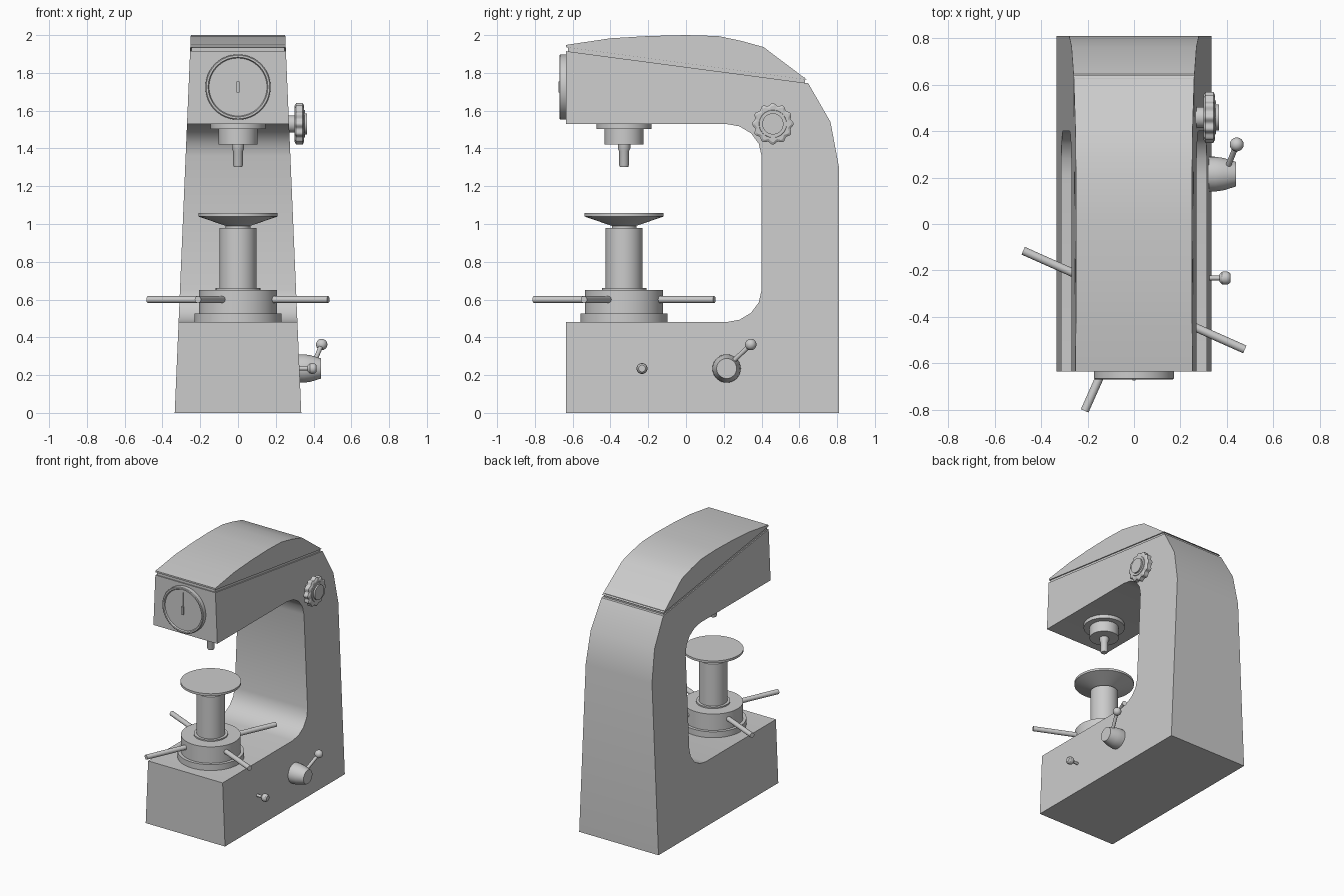
import bpy, bmesh, math
from mathutils import Vector

if "Cube" in bpy.data.objects:
    bpy.data.objects.remove(bpy.data.objects["Cube"])


def finish(name, bm, angle=30):
    bmesh.ops.recalc_face_normals(bm, faces=bm.faces)
    mesh = bpy.data.meshes.new(name)
    bm.to_mesh(mesh)
    bm.free()
    ob = bpy.data.objects.new(name, mesh)
    bpy.context.collection.objects.link(ob)
    bpy.ops.object.select_all(action='DESELECT')
    ob.select_set(True)
    bpy.context.view_layer.objects.active = ob
    bpy.ops.object.shade_smooth_by_angle(angle=math.radians(angle))
    return ob


def half_width(z):
    return 0.335 - 0.0425 * z


def tapered_slab(name, profile, inset=0.0):
    """Side profile in (y, z) filled across x, narrowing with height."""
    bm = bmesh.new()
    sides = [[bm.verts.new((s * (half_width(z) - inset), y, z)) for y, z in profile]
             for s in (-1, 1)]
    for side in sides:
        bm.faces.new(side)
    n = len(profile)
    for i in range(n):
        j = (i + 1) % n
        bm.faces.new((sides[0][i], sides[0][j], sides[1][j], sides[1][i]))
    return finish(name, bm)


def lathe(name, origin, axis, profile, seg=48, wave=None):
    """Revolve (radius, distance) pairs about an axis; wave=(lobes, depth) scallops the rim."""
    rot = Vector(axis).to_track_quat('Z', 'Y')
    bm = bmesh.new()
    rings = []
    for r, h in profile:
        ring = []
        for k in range(seg):
            a = math.tau * k / seg
            rr = r + (wave[1] * math.cos(wave[0] * a) if wave else 0)
            p = Vector((rr * math.cos(a), rr * math.sin(a), h))
            ring.append(bm.verts.new(rot @ p + Vector(origin)))
        rings.append(ring)
    for a, b in zip(rings, rings[1:]):
        for k in range(seg):
            j = (k + 1) % seg
            bm.faces.new((a[k], a[j], b[j], b[k]))
    bm.faces.new(rings[0])
    bm.faces.new(rings[-1])
    return finish(name, bm)


def rod(name, a, b, r, seg=20):
    d = Vector(b) - Vector(a)
    return lathe(name, a, d, [(r, 0), (r, d.length)], seg)


def ball(name, centre, r):
    bm = bmesh.new()
    bmesh.ops.create_uvsphere(bm, u_segments=24, v_segments=14, radius=r)
    bmesh.ops.translate(bm, verts=bm.verts, vec=centre)
    return finish(name, bm)


def box(name, centre, size):
    bm = bmesh.new()
    bmesh.ops.create_cube(bm, size=1)
    bmesh.ops.scale(bm, verts=bm.verts, vec=size)
    bmesh.ops.translate(bm, verts=bm.verts, vec=centre)
    return finish(name, bm)


# C-shaped frame with rounded throat corners
def throat_arc(cz, start, end):
    return [(0.21 + 0.19 * math.cos(math.radians(a)), cz + 0.17 * math.sin(math.radians(a)))
            for a in (start + (end - start) * k / 4 for k in range(5))]


frame = [(-0.635, 0), (0.81, 0), (0.81, 1.3), (0.765, 1.54), (0.647, 1.745),
         (-0.635, 1.915), (-0.635, 1.53)]
frame += throat_arc(1.36, 90, 0) + throat_arc(0.65, 0, -90) + [(-0.635, 0.48)]
tapered_slab("frame", frame)

# Lid sitting on a thin recessed seam
tapered_slab("lid_seam", [(-0.625, 1.905), (0.63, 1.738), (0.63, 1.775), (-0.625, 1.942)], 0.008)
tapered_slab("lid", [(-0.635, 1.936), (0.64, 1.764), (0.41, 1.937), (0.29, 1.97), (0.17, 1.995),
                     (0.0, 2.0), (-0.2, 1.995), (-0.4, 1.983), (-0.635, 1.948)])

# Dial gauge with recessed face and needle
lathe("dial", (0, -0.63, 1.725), (0, -1, 0),
      [(0.173, 0), (0.173, 0.036), (0.168, 0.04), (0.158, 0.04), (0.153, 0.03)], 64)
box("dial_needle", (0, -0.663, 1.80), (0.004, 0.008, 0.12))
box("dial_needle_base", (0, -0.665, 1.725), (0.014, 0.02, 0.06))

# Spindle and indenter under the head
Y = -0.328
lathe("spindle_chuck", (0, Y, 0), (0, 0, 1),
      [(0.145, 1.535), (0.145, 1.503), (0.103, 1.503), (0.103, 1.42)])
lathe("indenter", (0, Y, 0), (0, 0, 1),
      [(0.033, 1.43), (0.033, 1.40), (0.026, 1.385), (0.026, 1.312), (0.022, 1.302)], 32)

# Elevating screw, handwheel hub and anvil
lathe("hub_flange", (0, Y, 0), (0, 0, 1), [(0.23, 0.475), (0.23, 0.525)], 64)
lathe("handwheel_hub", (0, Y, 0), (0, 0, 1), [(0.207, 0.52), (0.207, 0.65)], 64)
lathe("column", (0, Y, 0), (0, 0, 1),
      [(0.118, 0.64), (0.118, 0.66), (0.098, 0.66), (0.098, 0.98)])
lathe("anvil", (0, Y, 0), (0, 0, 1),
      [(0.065, 0.97), (0.065, 0.99), (0.21, 1.04), (0.21, 1.057)], 64)
for k in range(4):
    d = Vector((math.cos(math.radians(66 + 90 * k)), math.sin(math.radians(66 + 90 * k)), 0))
    c = Vector((0, Y, 0.6))
    rod(f"handle_{k + 1}", c + d * 0.19, c + d * 0.523, 0.018)

# Scalloped side knob
K = (0, 0.46, 1.53)
lathe("knob_shaft", K, (1, 0, 0), [(0.045, 0.25), (0.045, 0.31)], 32)
lathe("knob_wheel", K, (1, 0, 0),
      [(0.09, 0.30), (0.104, 0.308), (0.104, 0.342), (0.09, 0.35)], 120, (12, 0.006))
lathe("knob_cap", K, (1, 0, 0),
      [(0.075, 0.345), (0.072, 0.354), (0.056, 0.354), (0.056, 0.366)], 40)

# Load lever
lathe("lever_hub", (0, 0.215, 0.235), (1, 0, 0),
      [(0.075, 0.31), (0.075, 0.35), (0.07, 0.385), (0.053, 0.44)], 40)
rod("lever_arm", (0.40, 0.235, 0.26), (0.443, 0.343, 0.362), 0.012)
ball("lever_ball", (0.443, 0.343, 0.362), 0.03)

# Small push knob
rod("push_pin", (0.315, -0.233, 0.235), (0.38, -0.233, 0.235), 0.01)
lathe("push_knob", (0, -0.233, 0.235), (1, 0, 0),
      [(0.016, 0.368), (0.027, 0.38), (0.029, 0.394), (0.026, 0.408), (0.018, 0.416)], 28)
